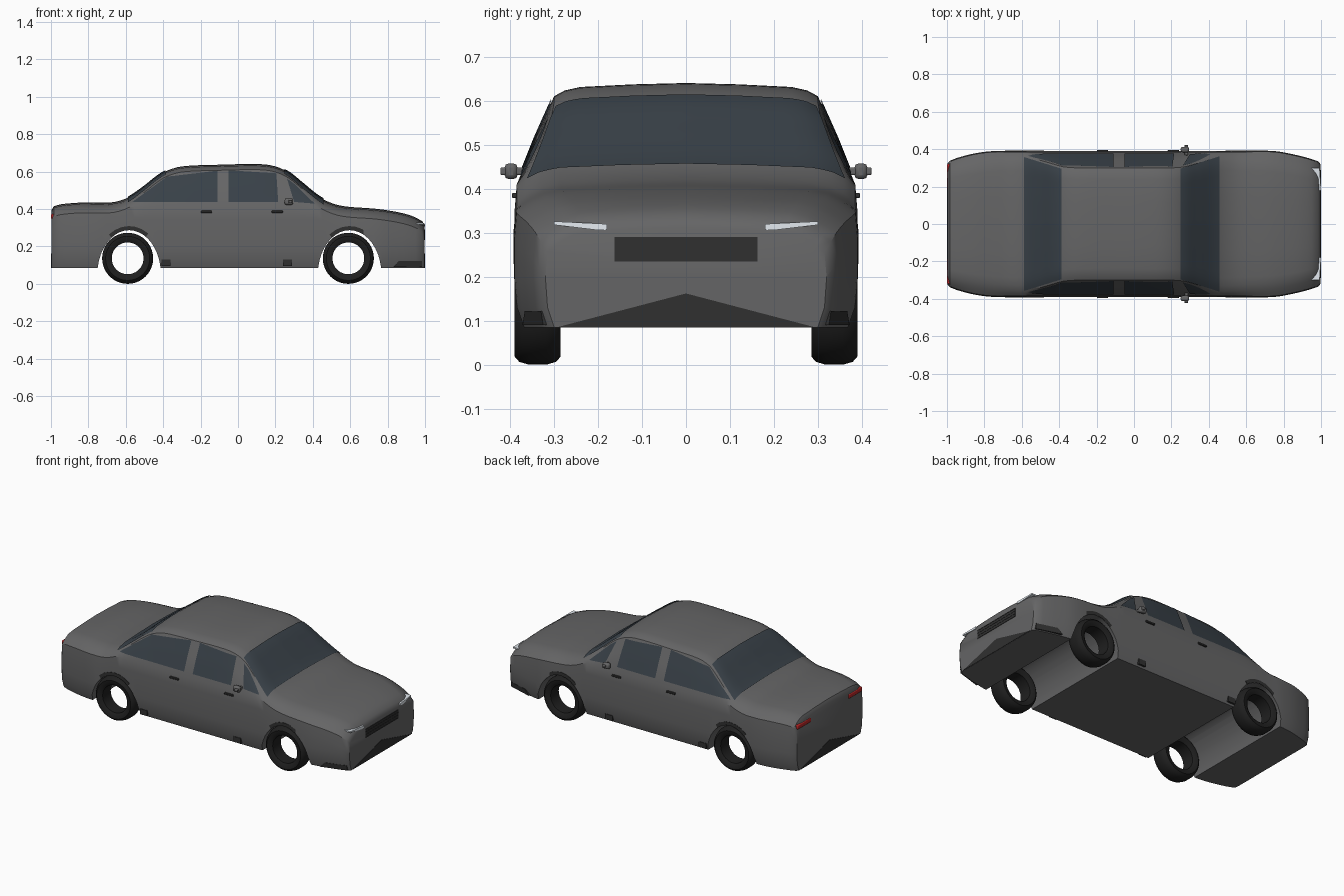
import bpy, bmesh, math
from mathutils import Vector

if "Cube" in bpy.data.objects:
    bpy.data.objects.remove(bpy.data.objects["Cube"])

def material(name, col):
    m = bpy.data.materials.new(name)
    m.diffuse_color = (*col, 1)
    m.use_nodes = True
    m.node_tree.nodes["Principled BSDF"].inputs["Base Color"].default_value = m.diffuse_color
    return m

PAINT = material("grey_paint", (.13, .13, .132))
GLASS = material("glass", (.04, .052, .064))
RUBBER = material("rubber", (.014, .014, .014))
DARK = material("dark_trim", (.03, .03, .03))
RED = material("red_lens", (.5, .02, .02))
CLEAR = material("clear_lens", (.75, .8, .85))

def make(name, verts, faces, mat=None, angle=35, recalc=True):
    me = bpy.data.meshes.new(name)
    me.from_pydata(verts, [], faces)
    if recalc:
        bm = bmesh.new()
        bm.from_mesh(me)
        bmesh.ops.recalc_face_normals(bm, faces=bm.faces)
        bm.to_mesh(me)
        bm.free()
    ob = bpy.data.objects.new(name, me)
    bpy.context.collection.objects.link(ob)
    if mat:
        me.materials.append(mat)
    smooth(ob, angle)
    return ob

def smooth(ob, angle):
    bpy.ops.object.select_all(action='DESELECT')
    ob.select_set(True)
    bpy.context.view_layer.objects.active = ob
    bpy.ops.object.shade_smooth_by_angle(angle=math.radians(angle))

def prism(name, a, b, mat=None):
    # joins two matching outlines
    n = len(a)
    f = [(i, (i+1) % n, n + (i+1) % n, n + i) for i in range(n)]
    return make(name, a + b, f + [tuple(range(n)), tuple(range(n, 2*n))], mat)

def box(name, c, s, mat=None, bevel=0):
    ring = lambda x: [(x, c[1] + a*s[1]/2, c[2] + b*s[2]/2) for a, b in ((-1, -1), (1, -1), (1, 1), (-1, 1))]
    ob = prism(name, ring(c[0] - s[0]/2), ring(c[0] + s[0]/2), mat)
    if bevel:
        m = ob.modifiers.new("bevel", 'BEVEL')
        m.width, m.segments = bevel, 2
    return ob

# body stations: x, half width, roof edge half width, top height
ST = [(-.997, .325, .29, .395), (-.985, .338, .305, .415), (-.95, .352, .315, .425),
      (-.85, .378, .335, .434), (-.75, .39, .35, .434), (-.66, .39, .355, .438),
      (-.58, .39, .355, .465), (-.5, .39, .34, .52), (-.43, .39, .32, .575),
      (-.38, .39, .306, .605), (-.3, .39, .30, .628), (-.1, .39, .30, .637),
      (.12, .39, .30, .64), (.2, .39, .30, .628), (.27, .39, .306, .596),
      (.34, .39, .325, .54), (.42, .39, .35, .475), (.48, .39, .36, .44),
      (.56, .39, .355, .416), (.75, .39, .345, .40), (.88, .366, .32, .378),
      (.95, .347, .30, .355), (.985, .335, .29, .335), (.997, .32, .28, .312)]

def station(x):
    i = max(k for k in range(len(ST) - 1) if ST[k][0] <= x or k == 0)
    a, b = ST[i], ST[i + 1]
    p, q = ST[max(i - 1, 0)], ST[min(i + 2, len(ST) - 1)]
    h = b[0] - a[0]
    t = (x - a[0]) / h
    out = []
    for k in (1, 2, 3):
        ma = (b[k] - p[k]) / (b[0] - p[0]) * h
        mb = (q[k] - a[k]) / (q[0] - a[0]) * h
        out.append((2*t**3 - 3*t*t + 1)*a[k] + (t**3 - 2*t*t + t)*ma
                   + (3*t*t - 2*t**3)*b[k] + (t**3 - t*t)*mb)
    return out

def section(x):
    w, r, zt = station(x)
    belt = min(.41, zt - .055)
    return [(w - .02, .085), (w - .005, .13), (w, .2), (w, belt - .06), (w - .005, belt),
            (w*.45 + r*.55, belt + (zt - .03 - belt)*.55), (r, zt - .03),
            (r*.92, zt - .017), (r*.8, zt - .009), (r*.4, zt - .003), (0, zt)]

def lookup(pts, v, k):
    for a, b in zip(pts, pts[1:]):
        lo, hi = sorted((a[k], b[k]))
        if lo <= v <= hi and hi > lo:
            return a[1-k] + (b[1-k] - a[1-k])*(v - a[k])/(b[k] - a[k])
    return pts[-1][1-k]

# body shell
xs = []
for a, b in zip(ST, ST[1:]):
    n = max(1, round((b[0] - a[0]) / .025))
    xs += [a[0] + (b[0] - a[0])*i/n for i in range(n)]
xs.append(ST[-1][0])
verts, faces = [], []
for x in xs:
    s = section(x)
    verts += [(x, y, z) for y, z in s] + [(x, -y, z) for y, z in s[-2::-1]]
n = 21
for i in range(len(xs) - 1):
    for j in range(n):
        k = (j + 1) % n
        faces.append((i*n + j, i*n + k, (i+1)*n + k, (i+1)*n + j))
faces += [tuple(range(n)), tuple(range(len(verts) - n, len(verts)))]
body = make("body", verts, faces, PAINT)

# wheel arches cut through the body
def arch(x, grow, t):
    return x + (.17 + grow)*math.cos(t), .05 + (.237 + grow)*math.sin(t)

for wx in (-.582, .597):
    ring = [arch(wx, 0, t*math.pi/20) for t in range(40)]
    c = prism("arch_cutter", [(x, -.6, z) for x, z in ring], [(x, .6, z) for x, z in ring])
    m = body.modifiers.new("cut", 'BOOLEAN')
    m.operation, m.solver, m.object = 'DIFFERENCE', 'EXACT', c
    bpy.context.view_layer.objects.active = body
    bpy.ops.object.modifier_apply(modifier=m.name)
    bpy.data.objects.remove(c)
smooth(body, 58)

# dark lower aprons front and rear
for s, end in ((1, "front"), (-1, "rear")):
    tri = ((-.29, .086), (.29, .086), (0, .162))
    prism(end + "_apron", [(s*.98, y, z) for y, z in tri], [(s*.9995, y, z) for y, z in tri], DARK)

# glass panels laid on the body surface
def panel(name, corners, place, nu, nv):
    a, b, c, d = [Vector(p) for p in corners]
    v = [place(*((a.lerp(b, i/nu)).lerp(d.lerp(c, i/nu), j/nv)))
         for j in range(nv + 1) for i in range(nu + 1)]
    q = [Vector(v[k]) for k in (0, 1, nu + 1)]
    out = (q[1] - q[0]).cross(q[2] - q[0]).dot(q[0] - Vector((0, 0, .3))) > 0
    w = nu + 1
    f = [(j*w + i, j*w + i + 1, (j+1)*w + i + 1, (j+1)*w + i) for j in range(nv) for i in range(nu)]
    make(name, v, f if out else [t[::-1] for t in f], GLASS, recalc=False)

for s, side in ((1, "left"), (-1, "right")):
    on_side = lambda x, z: (x, s*(lookup(section(x), z, 1) + .004), z + .001)
    panel(side + "_rear_window", [(-.565, .437), (-.11, .437), (-.11, .604), (-.38, .572)], on_side, 20, 8)
    panel(side + "_front_window", [(-.05, .437), (.215, .437), (.205, .59), (-.05, .606)], on_side, 12, 8)
    panel(side + "_quarter_window", [(.30, .437), (.41, .428), (.30, .535), (.262, .562)], on_side, 8, 8)

def on_top(x, y):
    return (x + math.copysign(.003, x), y, lookup(section(x), abs(y), 0) + .005)
panel("windshield", [(.455, -.362), (.455, .362), (.245, .296), (.245, -.296)], on_top, 28, 14)
panel("rear_glass", [(-.585, -.358), (-.585, .358), (-.385, .296), (-.385, -.296)], on_top, 28, 14)

# tyres: lathed open rings
PROF = [(.085, -.04), (.1, -.05), (.118, -.0525), (.13, -.042), (.1365, -.02),
        (.1365, .02), (.13, .042), (.118, .0525), (.1, .05), (.085, .04)]
for wx, end in ((-.59, "rear"), (.59, "front")):
    for s, side in ((1, "left"), (-1, "right")):
        N, m = 40, len(PROF)
        v = [(wx + r*math.cos(2*math.pi*i/N), s*.3375 + y, .1365 + r*math.sin(2*math.pi*i/N))
             for i in range(N) for r, y in PROF]
        f = [(i*m + j, i*m + (j+1) % m, ((i+1) % N)*m + (j+1) % m, ((i+1) % N)*m + j)
             for i in range(N) for j in range(m)]
        make(f"{end}_{side}_tyre", v, f, RUBBER, 40)

# grille with frame bars
box("grille", (.9825, 0, .2625), (.032, .325, .055), DARK)
for z in (.2375, .254, .271, .2875):
    box("grille_slat", (.992, 0, z), (.016, .325, .005), DARK)

# lamps, trim, handles and mirrors on both sides
for s, side in ((1, "left"), (-1, "right")):
    lamp = [(1, .18, .307), (1, .18, .32), (.992, .3, .326), (.992, .3, .318), (1, .2, .306)]
    prism(side + "_headlight", [(x, s*y, z) for x, y, z in lamp],
          [(x - .05, s*y, z) for x, y, z in lamp], CLEAR)
    box(side + "_tail_light", (-.985, s*.253, .36), (.03, .135, .028), RED, .006)
    for x in (-.168, .21):
        box(side + "_door_handle", (x, s*.39, .385), (.06, .012, .012), DARK, .003)
    for x in (-.385, .265):
        box(side + "_sill_mark", (x, s*.382, .112), (.05, .012, .034), DARK)
    sill = [(.83, .372, .09), (.86, .367, .122), (.985, .33, .122), (.985, .325, .09)]
    prism(side + "_bumper_corner", [(x, s*y, z) for x, y, z in sill],
          [(x, s*(y - .03), z) for x, y, z in sill], DARK)
    for wx in (-.582, .597):
        arc = [math.radians(58 + 11*i) for i in range(7)]
        ring = [arch(wx, .001, t) for t in arc] + [arch(wx, .022, t) for t in arc[::-1]]
        prism(side + "_arch_trim", [(x, s*.392, z) for x, z in ring],
              [(x, s*.375, z) for x, z in ring], DARK)
    box(side + "_mirror_stem", (.28, s*.395, .44), (.02, .055, .018), PAINT, .004)
    box(side + "_mirror", (.272, s*.398, .44), (.045, .03, .036), PAINT, .01)
